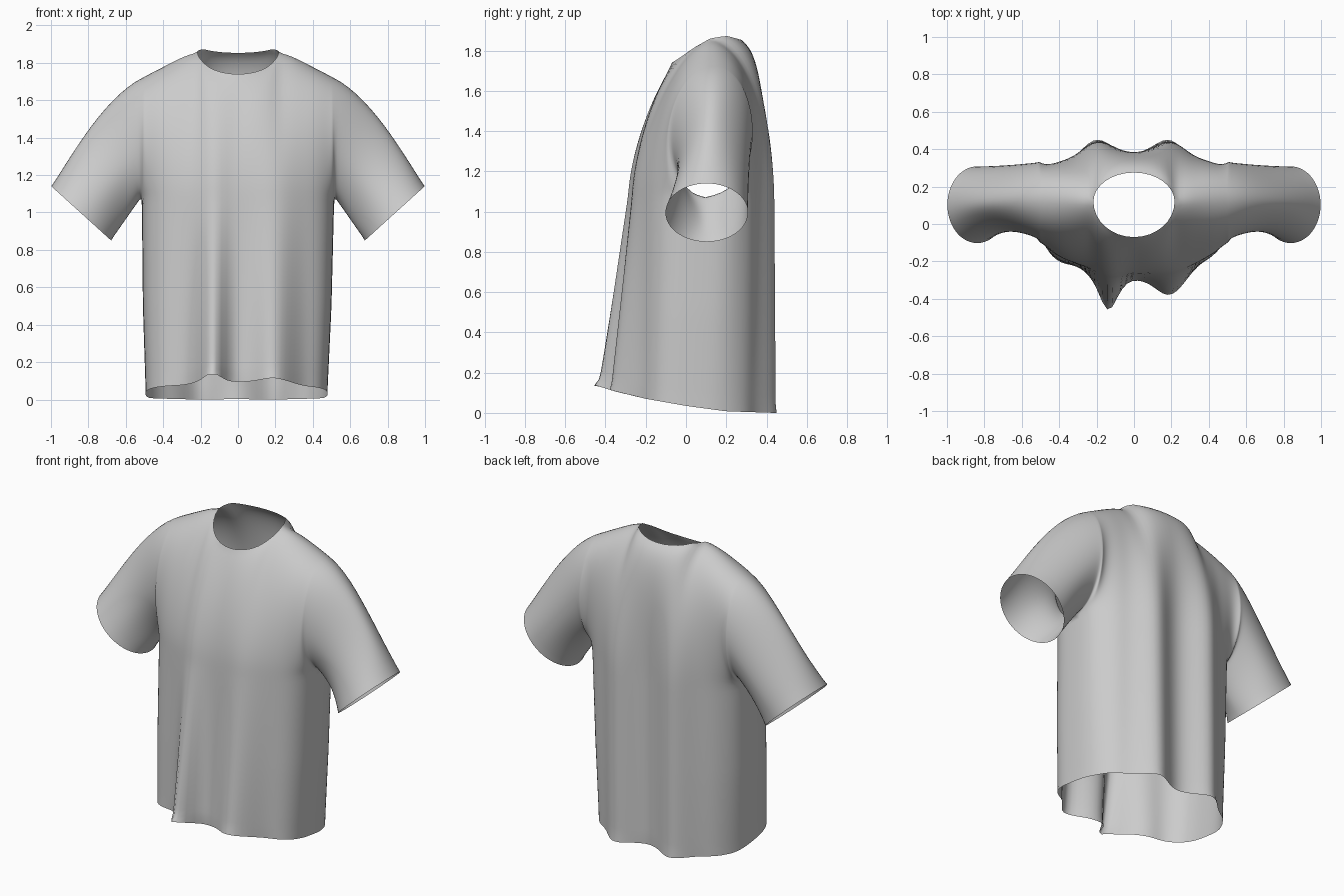
import bpy, bmesh, math
from mathutils import Vector

if "Cube" in bpy.data.objects:
    bpy.data.objects.remove(bpy.data.objects["Cube"])

HALF, NECK = 28, 8          # columns per half panel, columns to the neck corner
LOW, UP, SLEEVE = 26, 26, 16
ARMPIT = 1.08


def lerp(a, b, t):
    return a + (b - a) * t


def curve(keys, x):
    """Piecewise linear lookup through (x, value) keys."""
    if x <= keys[0][0]:
        return keys[0][1]
    for (x0, a), (x1, b) in zip(keys, keys[1:]):
        if x <= x1:
            return lerp(a, b, (x - x0) / (x1 - x0))
    return keys[-1][1]


HEM_Z = [(-.45, .135), (-.37, .11), (-.2, .07), (0, .035), (.2, .008), (.44, 0)]
NECK_Z = [(-.07, 1.74), (-.03, 1.765), (.04, 1.815), (.12, 1.86), (.2, 1.874), (.28, 1.852)]
SHOULDER_Z = [(.217, 1.86), (.28, 1.843), (.35, 1.808), (.5, 1.73)]
WIDTH = [(0, .485), (.5, .505), (1.08, .515)]
# Hanging folds: (x, depth, width)
FRONT_FOLDS = [(-.13, -.19, .065), (.2, -.11, .10), (.36, .015, .06), (-.3, .025, .07)]
BACK_FOLDS = [(-.2, .075, .10), (.2, .075, .10), (0, -.022, .09), (.4, .015, .06), (-.4, .01, .06)]


def body(theta, z, front):
    """Lower body cross-section with folds that deepen toward the hem."""
    x = curve(WIDTH, z) * math.sin(theta)
    c = max(0, math.cos(theta))
    h = z / ARMPIT
    side = lerp(.05, .1, h)
    if front:
        y = side - (side + lerp(.30, .262, h)) * c ** .6
        amp, folds = lerp(1, .2, h), FRONT_FOLDS
    else:
        y = side + (.396 - side) * c ** .72
        amp, folds = lerp(1, .85, h), BACK_FOLDS
    y += amp * sum(d * math.exp(-((x - a) / w) ** 2) for a, d, w in folds) * min(1, c * 3)
    return Vector((x - .008 * (1 - h), y, z))


def top_point(i, front):
    """Neckline in the middle, shoulder seam outside it."""
    if abs(i) <= NECK:
        a = i / NECK * math.pi / 2
        y = .12 + (-.19 if front else .155) * math.cos(a)
        return Vector((.217 * math.sin(a), y, curve(NECK_Z, y)))
    x = .5 * math.sin(i / HALF * math.pi / 2)
    return Vector((x, lerp(.12, .14, (abs(x) - .217) / .283), curve(SHOULDER_Z, abs(x))))


# Yoke handles (y, z): lower centre, lower armhole, then upper ones relative to the top edge
# (centre, neck corner, armhole)
HANDLES = {True: ((-.255, 1.33), (-.16, 1.12), (-.08, -.17), (-.17, -.05), (-.27, -.03)),
           False: ((.385, 1.42), (.42, 1.12), (.115, -.07), (.19, -.04), (.24, -.03))}


def column(i, front):
    theta = i / HALF * math.pi / 2
    hem = curve(HEM_Z, body(theta, .05, front).y)
    pts = [body(theta, lerp(hem, ARMPIT, r / LOW), front) for r in range(LOW + 1)]
    c, top = pts[-1], top_point(i, front)
    s = abs(math.sin(theta))
    c1, a1, c2, n2, a2 = HANDLES[front]
    w = s ** 9
    k1y, k1z = (lerp(p, q, w) for p, q in zip(c1, a1))
    k1y += (c.y - body(0, ARMPIT, front).y) * .8 * (1 - w)
    dy, dz = (curve([(0, p), (.43, n), (1, q)], s) for p, n, q in zip(c2, n2, a2))
    k2y, k2z = top.y + dy, top.z + dz
    for r in range(1, UP + 1):
        t = r / UP
        b = ((1 - t) ** 3, 3 * t * (1 - t) ** 2, 3 * t * t * (1 - t), t ** 3)
        y = b[0] * c.y + b[1] * k1y + b[2] * k2y + b[3] * top.y
        z = b[0] * c.z + b[1] * k1z + b[2] * k2z + b[3] * top.z
        pts.append(Vector((lerp(c.x, top.x, t * t), y, z)))
    return pts


bm = bmesh.new()


def add_grid(rows):
    vs = [[bm.verts.new(p) for p in row] for row in rows]
    for a, b in zip(vs, vs[1:]):
        for j in range(len(a) - 1):
            bm.faces.new((a[j], a[j + 1], b[j + 1], b[j]))


# Front and back panels
panels = {f: [column(i, f) for i in range(-HALF, HALF + 1)] for f in (True, False)}
for p in panels.values():
    add_grid(p)

# Sleeves lofted from each armhole to a tilted cuff
for side, col in ((-1, 0), (1, -1)):
    hole = panels[True][col][LOW:] + panels[False][col][LOW:-1][::-1]
    rows = []
    for k in range(SLEEVE + 1):
        t = k / SLEEVE
        row = []
        for j, p in enumerate(hole):
            a = math.pi * j / UP
            up, fr = -math.cos(a), math.sin(a)
            cuff = Vector((side * (.838 + .16 * up), .103 - .205 * fr, .995 + .145 * up))
            q = p.lerp(cuff, t)
            wave = math.sin(math.pi * t)
            bulge = .05 * max(0, up) * math.sin(math.pi * t ** .7)
            pinch = .06 if fr > 0 else .015
            q += Vector((side * bulge * .77, pinch * fr * wave, bulge * .64))
            # soft creases running down the sleeve
            q.y += .012 * math.sin(3 * a) * wave
            row.append(q)
        rows.append(row)
    add_grid(rows)

bmesh.ops.remove_doubles(bm, verts=bm.verts, dist=.0008)
bmesh.ops.recalc_face_normals(bm, faces=bm.faces)
# Relax the seams, keeping the open edges in place
inner = [v for v in bm.verts if not v.is_boundary]
for _ in range(4):
    bmesh.ops.smooth_vert(bm, verts=inner, factor=.5, use_axis_x=True, use_axis_y=True, use_axis_z=True)

mesh = bpy.data.meshes.new("tshirt")
bm.to_mesh(mesh)
bm.free()
shirt = bpy.data.objects.new("tshirt", mesh)
bpy.context.collection.objects.link(shirt)
for poly in mesh.polygons:
    poly.use_smooth = True
